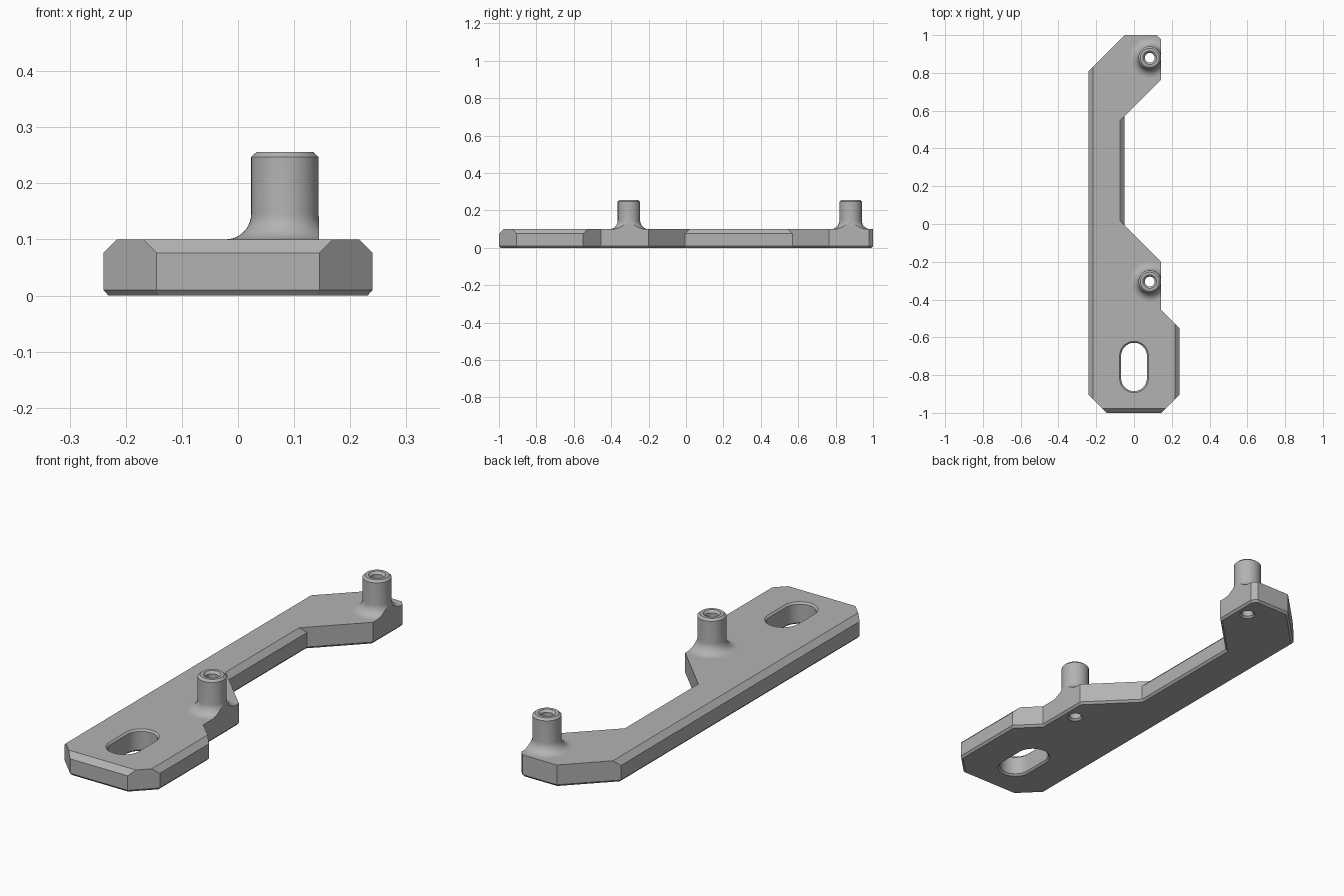
import bpy, bmesh, math
from mathutils import Vector
from mathutils.geometry import intersect_line_line_2d  # noqa: F401

if "Cube" in bpy.data.objects:
    bpy.data.objects.remove(bpy.data.objects["Cube"], do_unlink=True)

grey = bpy.data.materials.new("plain grey")
grey.use_nodes = True
colour = (0.45, 0.45, 0.45, 1)
grey.diffuse_color = colour
grey.node_tree.nodes["Principled BSDF"].inputs["Base Color"].default_value = colour

THICK = 0.1
WALL = 0.144
BORE = 0.026
BOSS_R = 0.06
BOSS_X = WALL - BOSS_R - 0.0005
BOSS_YS = (-0.305, 0.88)


def finish(bm, name):
    bmesh.ops.recalc_face_normals(bm, faces=bm.faces)
    mesh = bpy.data.meshes.new(name)
    bm.to_mesh(mesh)
    bm.free()
    mesh.materials.append(grey)
    ob = bpy.data.objects.new(name, mesh)
    bpy.context.collection.objects.link(ob)
    return ob


def loft(name, layers):
    """Closed solid through (outline, z) layers, capped at both ends."""
    bm = bmesh.new()
    rings = [[bm.verts.new((x, y, z)) for x, y in pts] for pts, z in layers]
    n = len(rings[0])
    for a, b in zip(rings, rings[1:]):
        for i in range(n):
            j = (i + 1) % n
            bm.faces.new((a[i], a[j], b[j], b[i]))
    bm.faces.new(rings[0][::-1])
    bm.faces.new(rings[-1])
    return finish(bm, name)


def inset(pts, dists):
    """Move each edge of a counter-clockwise outline inwards by its own distance."""
    n = len(pts)
    lines = []
    for i in range(n):
        p, q = Vector(pts[i]), Vector(pts[(i + 1) % n])
        d = (q - p).normalized()
        lines.append((p + Vector((-d.y, d.x)) * dists[i], d))
    out = []
    for i in range(n):
        (p, d), (q, e) = lines[i - 1], lines[i]
        t = (q - p).cross(e) / d.cross(e)
        out.append(tuple(p + d * t))
    return out


def stadium(x, y, r, half, seg=24):
    """Outline of a slot along y; half = 0 gives a circle."""
    pts = []
    for k, sign in ((0, 1), (1, -1)):
        for i in range(seg + (1 if half else 0)):
            a = math.pi * (k + i / seg)
            pts.append((x + r * math.cos(a), y + sign * half + r * math.sin(a)))
    return pts


def select_only(ob):
    bpy.ops.object.select_all(action='DESELECT')
    ob.select_set(True)
    bpy.context.view_layer.objects.active = ob


# Base plate outline, and the edges that carry the wide top chamfer
outline = [(-0.145, -1), (0.145, -1), (0.24, -0.905), (0.24, -0.551),
           (WALL, -0.455), (WALL, -0.2), (-0.051, -0.005), (-0.051, 0.57),
           (WALL, 0.765), (WALL, 0.978), (0.122, 1), (-0.05, 1),
           (-0.24, 0.81), (-0.24, -0.905)]
wide = {0, 2, 6, 12}
top = inset(outline, [0.024 if i in wide else 0 for i in range(len(outline))])
bottom = inset(outline, [0.009] * len(outline))
plate = loft("base_plate", [(bottom, 0), (outline, 0.01),
                            (outline, THICK - 0.024), (top, THICK)])

# Slot and screw holes, with chamfered mouths
slot_r, slot_half = 0.068, 0.06
flare = 0.018
cutters = [loft("slot_cutter", [
    (stadium(0, -0.757, slot_r + g, slot_half), z)
    for g, z in ((flare, -0.01), (0, 0.008), (0, THICK - 0.008), (flare, THICK + 0.01))])]
for y in BOSS_YS:
    cutters.append(loft("hole_cutter", [
        (stadium(BOSS_X, y, BORE + g, 0), z)
        for g, z in ((flare, -0.01), (0, 0.008), (0, THICK + 0.01))]))
for cutter in cutters:
    cutter.hide_render = True
    mod = plate.modifiers.new("hole", 'BOOLEAN')
    mod.operation = 'DIFFERENCE'
    mod.solver = 'EXACT'
    mod.object = cutter
    select_only(plate)
    bpy.ops.object.modifier_apply(modifier=mod.name)
    bpy.data.objects.remove(cutter, do_unlink=True)


def boss(name, y):
    """Hollow post with a flared foot, trimmed flush with the plate wall."""
    fillet, height = 0.046, 0.256
    profile = [(BORE, THICK)]
    for i in range(11):
        a = math.pi / 2 * i / 10
        profile.append((BOSS_R + fillet * (1 - math.sin(a)),
                        THICK + fillet * (1 - math.cos(a))))
    profile += [(BOSS_R, height - 0.009), (BOSS_R - 0.01, height),
                (BORE + 0.01, height), (BORE, height - 0.01)]
    bm = bmesh.new()
    seg = 48
    rings = []
    for k in range(seg):
        a = math.tau * k / seg
        rings.append([bm.verts.new((BOSS_X + r * math.cos(a), y + r * math.sin(a), z))
                      for r, z in profile])
    m = len(profile)
    for k in range(seg):
        a, b = rings[k], rings[(k + 1) % seg]
        for i in range(m):
            j = (i + 1) % m
            bm.faces.new((a[i], b[i], b[j], a[j]))
    cut = bmesh.ops.bisect_plane(bm, geom=bm.verts[:] + bm.edges[:] + bm.faces[:],
                                 plane_co=(WALL, 0, 0), plane_no=(1, 0, 0),
                                 clear_outer=True)
    edges = [e for e in cut["geom_cut"] if isinstance(e, bmesh.types.BMEdge)]
    bmesh.ops.holes_fill(bm, edges=edges, sides=0)
    return finish(bm, name)


posts = [boss(n, y) for n, y in zip(("front_post", "back_post"), BOSS_YS)]

for ob in [plate] + posts:
    select_only(ob)
    bpy.ops.object.shade_smooth_by_angle(angle=math.radians(25))
